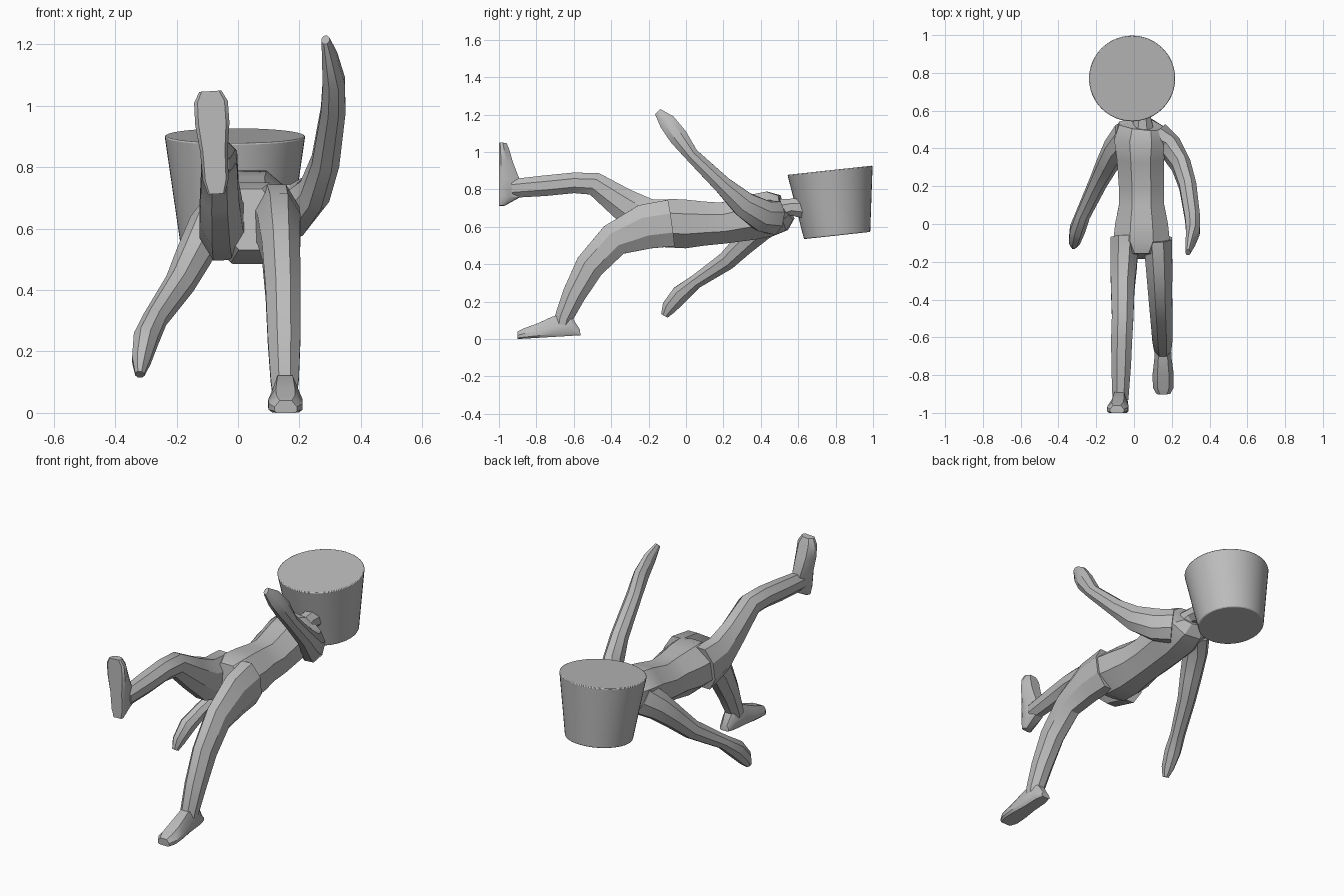
import bpy, bmesh, math
from mathutils import Vector

if "Cube" in bpy.data.objects:
    bpy.data.objects.remove(bpy.data.objects["Cube"], do_unlink=True)

grey = bpy.data.materials.new("plain_grey")
grey.use_nodes = True
COLOUR = (0.5, 0.5, 0.5, 1)
grey.diffuse_color = COLOUR
grey.node_tree.nodes["Principled BSDF"].inputs["Base Color"].default_value = COLOUR


def finish(name, bm, angle):
    """Turn a bmesh into a shaded object."""
    bmesh.ops.recalc_face_normals(bm, faces=bm.faces)
    mesh = bpy.data.meshes.new(name)
    bm.to_mesh(mesh)
    bm.free()
    mesh.materials.append(grey)
    obj = bpy.data.objects.new(name, mesh)
    bpy.context.collection.objects.link(obj)
    bpy.ops.object.select_all(action='DESELECT')
    obj.select_set(True)
    bpy.context.view_layer.objects.active = obj
    bpy.ops.object.shade_smooth_by_angle(angle=math.radians(angle))
    return obj


def loft(name, rings):
    """Skin a row of equal rings and cap both ends."""
    bm = bmesh.new()
    loops = [[bm.verts.new(p) for p in ring] for ring in rings]
    n = len(loops[0])
    for a, b in zip(loops, loops[1:]):
        for i in range(n):
            j = (i + 1) % n
            bm.faces.new((a[i], a[j], b[j], b[i]))
    bm.faces.new(loops[0])
    bm.faces.new(loops[-1])
    return finish(name, bm, 30)


def limb(name, stations, sides=8):
    """Stations are x, y, z, half width, half depth along a bent path."""
    pts = [Vector(s[:3]) for s in stations]
    rings = []
    for i, (p, s) in enumerate(zip(pts, stations)):
        t = (pts[min(i + 1, len(pts) - 1)] - pts[max(i - 1, 0)]).normalized()
        u = Vector((1, 0, 0))
        u = (u - t * u.dot(t)).normalized()
        v = t.cross(u)
        k = 1 / math.cos(math.pi / sides)
        angles = [2 * math.pi * (j + 0.5) / sides for j in range(sides)]
        rings.append([p + u * s[3] * k * math.cos(a) + v * s[4] * k * math.sin(a)
                      for a in angles])
    return loft(name, rings)


def foot(name, heel, forward, up):
    """Flat-soled foot running from the heel along forward."""
    heel, f, up = Vector(heel), Vector(forward).normalized(), Vector(up)
    up = (up - f * up.dot(f)).normalized()
    side = f.cross(up)
    half = [(0.8, 0), (1, 0.15), (1, 0.5), (0.55, 1)]
    profile = half + [(-x, h) for x, h in reversed(half)]
    stations = [(0, 0.028, 0.03), (0.045, 0.042, 0.11), (0.14, 0.045, 0.11),
                (0.23, 0.056, 0.075), (0.3, 0.055, 0.055), (0.335, 0.036, 0.04)]
    return loft(name, [[heel + f * d + side * x * w + up * z * h for x, z in profile]
                       for d, w, h in stations])


# Torso: y, centre x, half width, underside, top
torso = [(-0.17, 0.04, 0.09, 0.53, 0.73), (-0.1, 0.04, 0.15, 0.49, 0.75),
         (0, 0.04, 0.14, 0.485, 0.745), (0.1, 0.04, 0.12, 0.5, 0.735),
         (0.2, 0.04, 0.12, 0.51, 0.73), (0.35, 0.035, 0.125, 0.53, 0.77),
         (0.45, 0.035, 0.14, 0.55, 0.79), (0.52, 0.04, 0.12, 0.58, 0.77),
         (0.54, 0.045, 0.06, 0.63, 0.75)]
limb("torso", [(x, y, (lo + hi) / 2, w, (hi - lo) / 2) for y, x, w, lo, hi in torso])
limb("neck", [(0.045, 0.5, 0.69, 0.06, 0.06), (0.045, 0.56, 0.705, 0.045, 0.045),
              (0.04, 0.66, 0.7, 0.055, 0.06)])

# Legs: left planted, right kicked up
limb("left_leg", [(0.125, -0.08, 0.62, 0.075, 0.125), (0.133, -0.22, 0.6, 0.07, 0.12),
                  (0.14, -0.385, 0.53, 0.062, 0.09), (0.147, -0.515, 0.39, 0.057, 0.078),
                  (0.15, -0.6, 0.235, 0.053, 0.062), (0.152, -0.655, 0.11, 0.046, 0.048),
                  (0.152, -0.665, 0.06, 0.04, 0.04)])
limb("right_leg", [(-0.05, -0.08, 0.62, 0.075, 0.125), (-0.055, -0.22, 0.645, 0.07, 0.11),
                   (-0.06, -0.34, 0.725, 0.062, 0.085), (-0.06, -0.49, 0.83, 0.057, 0.062),
                   (-0.065, -0.6, 0.835, 0.056, 0.055), (-0.068, -0.75, 0.82, 0.052, 0.055),
                   (-0.072, -0.93, 0.805, 0.042, 0.05)])
foot("left_foot", (0.152, -0.565, 0.02), (0.01, -1, -0.06), (0, 0, 1))
foot("right_foot", (-0.07, -1, 0.713), (-0.06, 0, 1), (0, 1, 0))

# Arms with mitten hands: left raised, right hanging
limb("left_arm", [(0.12, 0.47, 0.65, 0.07, 0.09), (0.19, 0.41, 0.66, 0.06, 0.085),
                  (0.25, 0.31, 0.72, 0.05, 0.068), (0.285, 0.2, 0.82, 0.045, 0.048),
                  (0.31, 0.03, 0.985, 0.04, 0.037), (0.312, -0.04, 1.08, 0.036, 0.05),
                  (0.298, -0.1, 1.16, 0.025, 0.045), (0.285, -0.15, 1.215, 0.013, 0.02)])
limb("right_arm", [(-0.04, 0.47, 0.66, 0.07, 0.09), (-0.1, 0.4, 0.6, 0.06, 0.075),
                   (-0.145, 0.31, 0.51, 0.055, 0.06), (-0.19, 0.22, 0.42, 0.046, 0.05),
                   (-0.27, 0.05, 0.305, 0.038, 0.037), (-0.3, -0.03, 0.24, 0.04, 0.048),
                   (-0.315, -0.09, 0.17, 0.03, 0.04), (-0.32, -0.115, 0.125, 0.015, 0.02)])

# Bucket-shaped head, wider at the top and tilted
bm = bmesh.new()
bmesh.ops.create_cone(bm, cap_ends=True, segments=48, radius1=0.178, radius2=0.229, depth=0.351)
head = finish("bucket_head", bm, 40)
head.location = (-0.01, 0.789, 0.728)
head.rotation_euler.x = 0.108
rim = head.modifiers.new("soft_rim", 'BEVEL')
rim.width = 0.005
rim.segments = 2
rim.limit_method = 'ANGLE'
